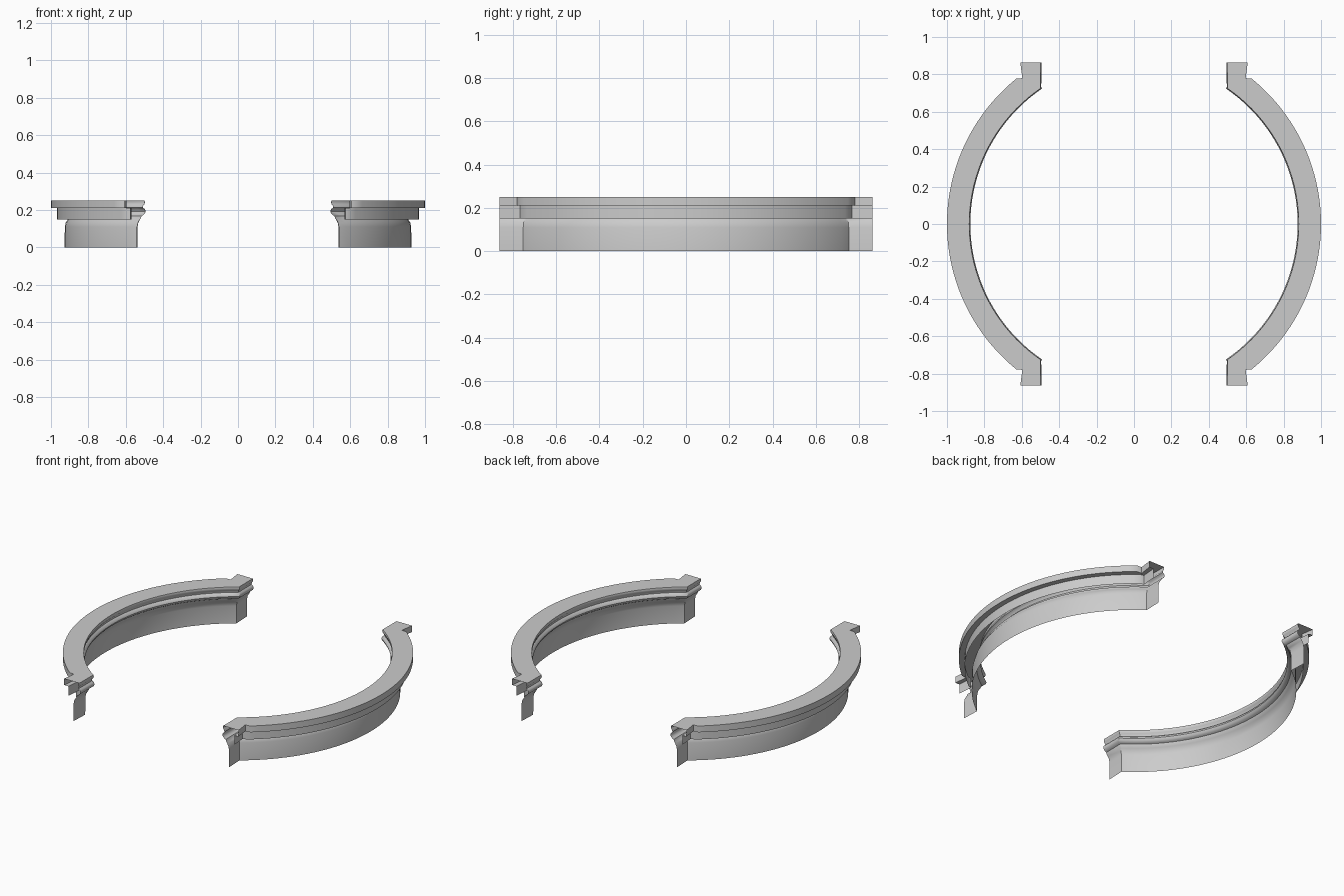
import bpy, bmesh, math
from mathutils import Vector

if "Cube" in bpy.data.objects:
    bpy.data.objects.remove(bpy.data.objects["Cube"])

R_IN, R_OUT = 0.88, 1.0

# Moulding section (radius, height): wall, cove, bead, lip, top, stepped fascia
profile = [(0.927, 0), (0.926, 0.11), (0.921, 0.132), (0.911, 0.147), (0.903, 0.158),
           (0.900, 0.168), (0.890, 0.172), (0.880, 0.180), (0.875, 0.192),
           (0.879, 0.204), (0.890, 0.212), (0.889, 0.222), (0.882, 0.230),
           (0.879, 0.241), (0.881, 0.250), (R_OUT, 0.250), (R_OUT, 0.210),
           (0.967, 0.210), (0.967, 0.150)]

# Plan stations (inner point, outer point): quarter sweep, then straight return
stations = []
SEG = 20
for i in range(SEG + 1):
    f = i / SEG
    a, b = math.radians(55.5) * f, math.radians(51) * f
    stations.append((Vector((R_IN * math.cos(a), R_IN * math.sin(a))),
                     Vector((R_OUT * math.cos(b), R_OUT * math.sin(b)))))
stations.append((Vector((0.5, 0.735)), Vector((0.597, 0.78))))
stations.append((Vector((0.5, 0.863)), Vector((0.608, 0.863))))

bm = bmesh.new()
rings = []
for inner, outer in stations:
    ring = []
    for r, z in profile:
        p = inner.lerp(outer, (r - R_IN) / (R_OUT - R_IN))
        ring.append(bm.verts.new((p.x, p.y, z)))
    rings.append(ring)
for r0, r1 in zip(rings, rings[1:]):
    for k in range(len(profile) - 1):
        bm.faces.new((r0[k], r0[k + 1], r1[k + 1], r1[k]))
bmesh.ops.recalc_face_normals(bm, faces=bm.faces)
# Top face must look upward
top = max(bm.faces, key=lambda f: f.calc_center_median().z)
if top.normal.z < 0:
    bmesh.ops.reverse_faces(bm, faces=bm.faces)

mesh = bpy.data.meshes.new("curved_moulding")
bm.to_mesh(mesh)
bm.free()
obj = bpy.data.objects.new("curved_moulding", mesh)
bpy.context.collection.objects.link(obj)

bpy.context.view_layer.objects.active = obj
obj.select_set(True)
bpy.ops.object.shade_smooth_by_angle(angle=math.radians(40))

# Mirror to the far half and the opposite arc
mirror = obj.modifiers.new("mirror", 'MIRROR')
mirror.use_axis = (True, True, False)
mirror.merge_threshold = 0.0005
